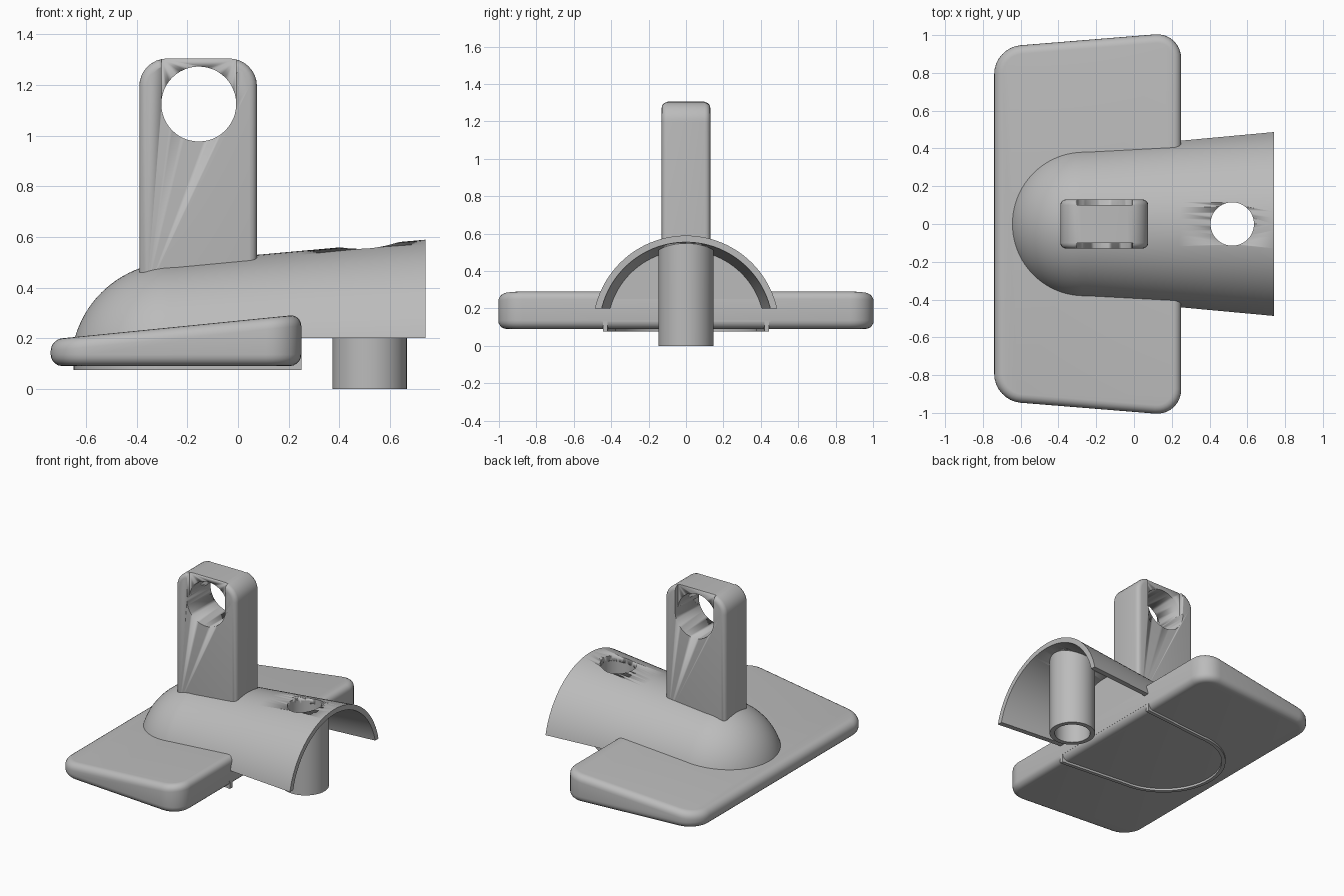
import bpy, bmesh, math
from mathutils import Vector

cube = bpy.data.objects.get("Cube")
if cube:
    bpy.data.objects.remove(cube, do_unlink=True)

grey = bpy.data.materials.new("plain grey")
grey.use_nodes = True
tone = (0.5, 0.5, 0.5, 1)
grey.diffuse_color = tone
grey.node_tree.nodes["Principled BSDF"].inputs["Base Color"].default_value = tone

AXIS_Z = 0.09     # height of the body's axis
WALL = 0.035      # shell thickness
DOME_X, DOME_R = -0.25, 0.41


def radius(x):
    """Outer radius of the tapered body."""
    return DOME_R + 0.09 * (x - DOME_X)


def finish(bm, name, angle=35):
    bmesh.ops.recalc_face_normals(bm, faces=bm.faces)
    mesh = bpy.data.meshes.new(name)
    bm.to_mesh(mesh)
    bm.free()
    ob = bpy.data.objects.new(name, mesh)
    bpy.context.collection.objects.link(ob)
    mesh.materials.append(grey)
    bpy.ops.object.select_all(action="DESELECT")
    ob.select_set(True)
    bpy.context.view_layer.objects.active = ob
    bpy.ops.object.shade_smooth_by_angle(angle=math.radians(angle))
    return ob


def prism(outline, low, high):
    """Closed solid between two copies of an outline."""
    bm = bmesh.new()
    a = [bm.verts.new(low(p)) for p in outline]
    b = [bm.verts.new(high(p)) for p in outline]
    n = len(outline)
    bm.faces.new(a)
    bm.faces.new(b)
    for i in range(n):
        j = (i + 1) % n
        bm.faces.new((a[i], a[j], b[j], b[i]))
    bmesh.ops.recalc_face_normals(bm, faces=bm.faces)
    return bm


def bevel(bm, edges, size, steps):
    bmesh.ops.bevel(bm, geom=edges, offset=size, segments=steps,
                    profile=0.5, affect="EDGES", clamp_overlap=True)


def cap_edges(bm, axis):
    """Edges around the two end faces looking along an axis."""
    caps = [f for f in bm.faces if abs(f.normal[axis]) > 0.9 and len(f.verts) > 4]
    return list({e for f in caps for e in f.edges})


def revolve(profile, cut_z):
    """Spin an (x, radius) profile about the body axis and keep what is above cut_z."""
    bm = bmesh.new()
    verts = [bm.verts.new((x, r, AXIS_Z)) for x, r in profile]
    edges = [bm.edges.new((verts[i], verts[(i + 1) % len(verts)]))
             for i in range(len(verts))]
    bmesh.ops.spin(bm, geom=verts + edges, cent=(0, 0, AXIS_Z), axis=(1, 0, 0),
                   angle=math.tau, steps=96)
    bmesh.ops.remove_doubles(bm, verts=bm.verts, dist=1e-4)
    cut = bmesh.ops.bisect_plane(bm, geom=bm.verts[:] + bm.edges[:] + bm.faces[:],
                                 plane_co=(0, 0, cut_z), plane_no=(0, 0, 1),
                                 clear_inner=True)
    rim = [e for e in cut["geom_cut"] if isinstance(e, bmesh.types.BMEdge)]
    bmesh.ops.edgeloop_fill(bm, edges=rim)
    return bm


def cutter(name, size, place, round_axis=None):
    bm = bmesh.new()
    if round_axis:
        bmesh.ops.create_cone(bm, cap_ends=True, segments=48, radius1=size,
                              radius2=size, depth=1)
        if round_axis == "Y":
            for v in bm.verts:
                v.co = Vector((v.co.x, v.co.z, v.co.y))
    else:
        bmesh.ops.create_cube(bm, size=1)
        bmesh.ops.scale(bm, vec=size, verts=bm.verts)
    bmesh.ops.translate(bm, vec=place, verts=bm.verts)
    ob = finish(bm, name)
    ob.hide_render = True
    ob.hide_set(True)
    return ob


def subtract(target, tool):
    mod = target.modifiers.new("cut", "BOOLEAN")
    mod.operation = "DIFFERENCE"
    mod.solver = "EXACT"
    mod.object = tool


# Wedge-shaped base plate, wider and thicker toward +x
outline = [(-0.74, -0.935), (0.25, -1.015), (0.25, 1.015), (-0.74, 0.935)]
bm = prism(outline, lambda p: (p[0], p[1], 0.09),
           lambda p: (p[0], p[1], 0.195 + 0.1 * (p[0] + 0.74)))
bevel(bm, [e for e in bm.edges if abs(e.verts[0].co.z - e.verts[1].co.z) > 0.05
           and abs(e.verts[0].co.x - e.verts[1].co.x) < 0.01], 0.14, 8)
bm.normal_update()
bevel(bm, cap_edges(bm, 2), 0.045, 5)
finish(bm, "base_plate", 40)

# Solid rounded body rising from the plate
dome = [(DOME_X - DOME_R * math.cos(t * math.pi / 48), DOME_R * math.sin(t * math.pi / 48))
        for t in range(25)]
finish(revolve(dome + [(0.25, radius(0.25)), (0.25, 0)], 0.13), "domed_body")

# Open tapered shell continuing from the body
shell = finish(revolve([(0.24, radius(0.24)), (0.74, radius(0.74)),
                        (0.74, radius(0.74) - WALL), (0.24, radius(0.24) - WALL)],
                       0.2), "open_shell")
BORE_X, BORE_R = 0.52, 0.115
subtract(shell, cutter("bore_cutter", BORE_R, (BORE_X, 0, 0.5), "Z"))

# Hollow post under the shell, its top following the shell's curve
bm = bmesh.new()
rings = []
for r, top in ((0.147, False), (0.147, True), (BORE_R, True), (BORE_R, False)):
    ring = []
    for i in range(48):
        a = math.tau * i / 48
        x, y = BORE_X + r * math.cos(a), r * math.sin(a)
        z = AXIS_Z + math.sqrt((radius(x) - 0.015) ** 2 - y * y) if top else 0
        ring.append(bm.verts.new((x, y, z)))
    rings.append(ring)
for k in range(4):
    a, b = rings[k], rings[(k + 1) % 4]
    for i in range(48):
        j = (i + 1) % 48
        bm.faces.new((a[i], a[j], b[j], b[i]))
finish(bm, "hollow_post")

# Thin U-shaped lip below the plate


def u_path(inset):
    r = DOME_R - inset
    arc = [(DOME_X - r * math.sin(i * math.pi / 32), r * math.cos(i * math.pi / 32))
           for i in range(33)]
    end = radius(0.25) - inset
    return [(0.25, end)] + arc + [(0.25, -end)]


bm = prism(u_path(0.01) + u_path(0.035)[::-1], lambda p: (p[0], p[1], 0.075),
           lambda p: (p[0], p[1], 0.19))
finish(bm, "under_lip")

# Upright arm with rounded top corners
outline = [(-0.39, 0.35), (0.075, 0.35), (0.075, 1.305), (-0.39, 1.305)]
bm = prism(outline, lambda p: (p[0], -0.13, p[1]), lambda p: (p[0], 0.13, p[1]))
bevel(bm, [e for e in bm.edges if all(v.co.z > 1.3 for v in e.verts)
           and abs(e.verts[0].co.y - e.verts[1].co.y) > 0.2], 0.11, 8)
bm.normal_update()
bevel(bm, cap_edges(bm, 1), 0.03, 4)
arm = finish(bm, "upright_arm", 40)

# Eye through the arm, with a shallow recess above it on both faces
EYE_X, EYE_Z, EYE_R = -0.155, 1.125, 0.148
subtract(arm, cutter("eye_cutter", EYE_R, (EYE_X, 0, EYE_Z), "Y"))
for side, label in ((-1, "front"), (1, "back")):
    subtract(arm, cutter(label + "_recess_cutter", (2 * EYE_R - 0.002, 0.1, 0.4),
                         (EYE_X, side * 0.15, EYE_Z + 0.2)))
